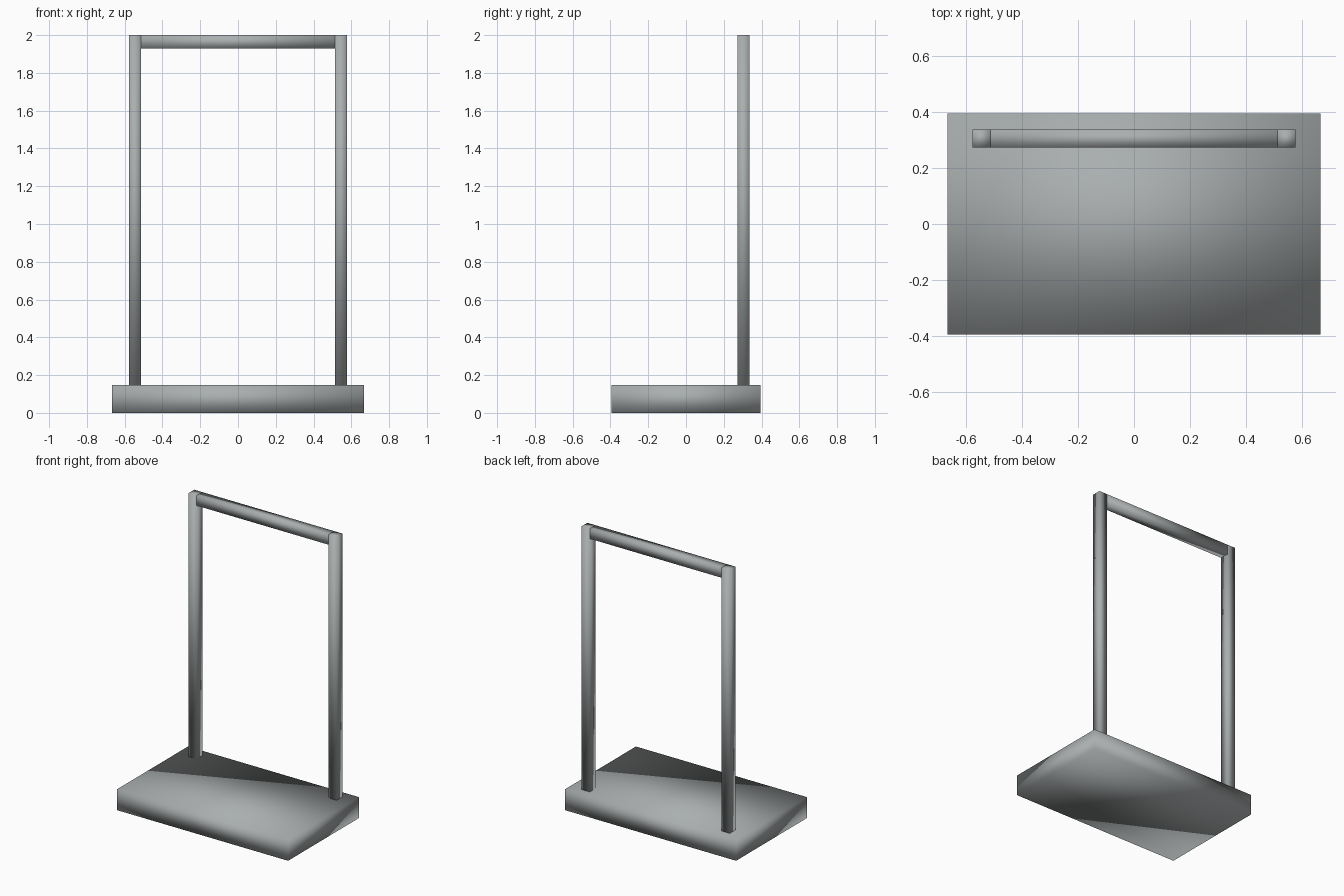
import bpy

if "Cube" in bpy.data.objects:
    bpy.data.objects.remove(bpy.data.objects["Cube"])

# Dark, slightly cool grey metal
metal = bpy.data.materials.new("dark_grey_metal")
metal.diffuse_color = (0.40, 0.425, 0.43, 1)
metal.use_nodes = True
metal.node_tree.nodes["Principled BSDF"].inputs["Base Color"].default_value = metal.diffuse_color


def box(name, x, y, z):
    """Smooth-shaded box spanning the given (min, max) ranges."""
    spans = (x, y, z)
    bpy.ops.mesh.primitive_cube_add(size=1, location=[(a + b) / 2 for a, b in spans])
    ob = bpy.context.object
    ob.name = name
    ob.scale = [b - a for a, b in spans]
    bpy.ops.object.transform_apply(location=False, rotation=False, scale=True)
    bpy.ops.object.shade_smooth()
    ob.data.materials.append(metal)
    return ob


BASE_TOP = 0.147
BAR = 0.064            # square tube thickness
REAR = (0.273, 0.337)  # depth of the frame
OUTER = 0.577          # half width of the frame
INNER = OUTER - BAR

# Slab base
box("base", (-0.666, 0.666), (-0.394, 0.394), (0, BASE_TOP))

# Two upright posts
box("left_post", (-OUTER, -INNER), REAR, (BASE_TOP, 2.0))
box("right_post", (INNER, OUTER), REAR, (BASE_TOP, 2.0))

# Top bar between the posts
box("top_bar", (-INNER, INNER), REAR, (1.929, 2.0))
